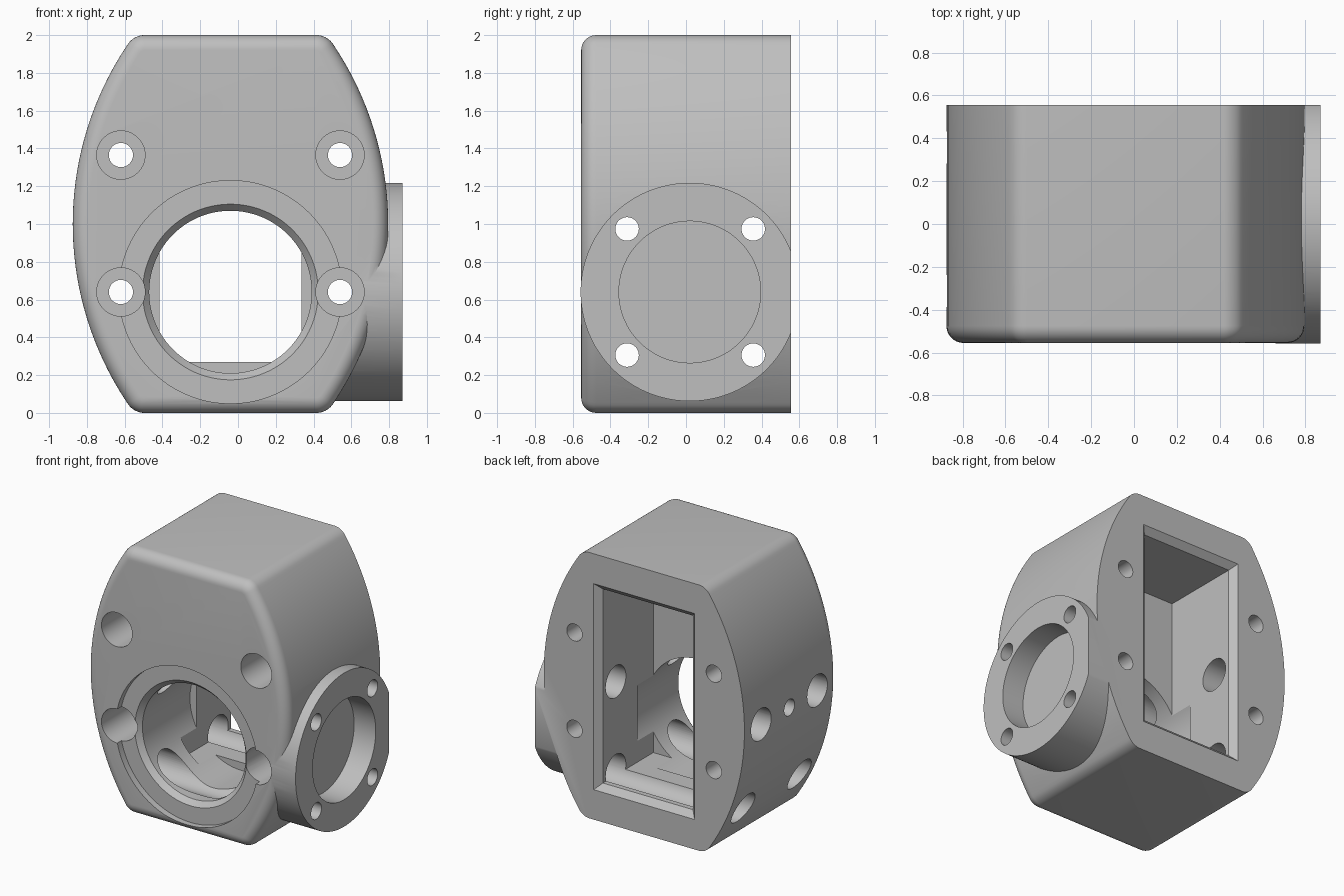
import bpy, bmesh, math

cube = bpy.data.objects.get("Cube")
if cube:
    bpy.data.objects.remove(cube)

CX, BORE_Z = -0.04, 0.64        # housing centre line and bore height
BACK, FRONT = 0.555, -0.555

metal = bpy.data.materials.new("grey_metal")
metal.use_nodes = True
grey = (0.52, 0.52, 0.52, 1)
metal.diffuse_color = grey
metal.node_tree.nodes["Principled BSDF"].inputs["Base Color"].default_value = grey


def loft(name, loops):
    """Closed solid through a list of matching point loops."""
    bm = bmesh.new()
    rings = [[bm.verts.new(p) for p in loop] for loop in loops]
    for a, b in zip(rings, rings[1:]):
        for i in range(len(a)):
            j = (i + 1) % len(a)
            bm.faces.new((a[i], a[j], b[j], b[i]))
    bm.faces.new(rings[0])
    bm.faces.new(rings[-1])
    bmesh.ops.recalc_face_normals(bm, faces=bm.faces)
    mesh = bpy.data.meshes.new(name)
    bm.to_mesh(mesh)
    bm.free()
    mesh.materials.append(metal)
    obj = bpy.data.objects.new(name, mesh)
    bpy.context.collection.objects.link(obj)
    return obj


def turned(name, axis, u, z, steps, n=72):
    """Stepped round solid along x or y; steps are (position, radius)."""
    loops = []
    for pos, r in steps:
        ring = [(u + r * math.cos(t), z + r * math.sin(t))
                for t in (2 * math.pi * (i + 0.5) / n for i in range(n))]
        loops.append([(pos, a, b) if axis == "x" else (a, pos, b) for a, b in ring])
    return loft(name, loops)


def rect(y, half_w, half_h):
    return [(CX + sx * half_w, y, 1 + sz * half_h)
            for sx, sz in ((-1, -1), (1, -1), (1, 1), (-1, 1))]


def combine(target, tool, operation="DIFFERENCE"):
    mod = target.modifiers.new(operation.lower(), "BOOLEAN")
    mod.operation, mod.solver, mod.object = operation, "EXACT", tool
    bpy.context.view_layer.objects.active = target
    bpy.ops.object.modifier_apply(modifier=mod.name)
    bpy.data.objects.remove(tool)


# Housing: flat top and bottom, bowed sides
R, HALF, N = 1.70, 0.835, 36
side = []
for i in range(N + 1):
    z = 2 * i / N
    side.append((HALF - R + math.sqrt(R * R - (z - 1) ** 2), z))
outline = [(CX + w, z) for w, z in side] + [(CX - w, z) for w, z in reversed(side)]
housing = loft("housing", [[(x, y, z) for x, z in outline] for y in (FRONT, BACK + 0.1)])

# Rounded corners, then the rounded front rim
bm = bmesh.new()
bm.from_mesh(housing.data)
corners = [e for e in bm.edges
           if abs(e.verts[0].co.y - e.verts[1].co.y) > 0.5
           and abs(e.verts[0].co.z - 1) > 0.999]
bmesh.ops.bevel(bm, geom=corners, offset=0.05, segments=6, profile=0.5,
                affect="EDGES", clamp_overlap=False)
rim = [e for e in bm.edges if all(v.co.y < FRONT + 0.001 for v in e.verts)]
bmesh.ops.bevel(bm, geom=rim, offset=0.08, segments=8, profile=0.5,
                affect="EDGES", clamp_overlap=False)
bmesh.ops.recalc_face_normals(bm, faces=bm.faces)
bm.to_mesh(housing.data)
bm.free()

# Side flange, trimmed flush with the back
flange = turned("flange", "x", 0.02, BORE_Z, [(0.505, 0.578), (0.87, 0.578)], 128)
combine(housing, flange, "UNION")
combine(housing, loft("back_trim", [rect(BACK, 2, 2), rect(BACK + 1, 2, 2)]))

# Rectangular cavity with a chamfered mouth
combine(housing, loft("cavity", [rect(-0.09, 0.375, 0.73), rect(BACK - 0.045, 0.375, 0.73),
                                 rect(BACK, 0.42, 0.775), rect(BACK + 0.1, 0.42, 0.775)]))

# Front bore with shallow seat and chamfer
combine(housing, turned("bore", "y", CX, BORE_Z,
                        [(FRONT - 0.1, 0.59), (FRONT + 0.05, 0.59), (FRONT + 0.05, 0.465),
                         (FRONT + 0.09, 0.43), (0.1, 0.43)], 128))

# Round recess in the flange
combine(housing, turned("flange_recess", "x", 0.02, BORE_Z, [(0.69, 0.375), (1, 0.375)], 96))

# Counterbored screw holes, front to back
for sx in (-1, 1):
    for z in (BORE_Z, 1.365):
        combine(housing, turned("front_screw_hole", "y", CX + sx * 0.58, z,
                                [(-1, 0.128), (-0.15, 0.128), (-0.15, 0.064), (1, 0.064)], 48))

# Counterbored screw holes, side to side through the flange
for sy in (-1, 1):
    for sz in (-1, 1):
        combine(housing, turned("side_screw_hole", "x", 0.022 + sy * 0.334, BORE_Z + sz * 0.334,
                                [(-1.1, 0.12), (0.58, 0.12), (0.58, 0.062), (1.1, 0.062)], 48))

# Small blind hole on the right side
combine(housing, turned("blind_hole", "x", 0.02, BORE_Z + 0.334,
                        [(-1.1, 0.062), (-0.55, 0.062)], 40))

# Smooth shading with crisp machined edges
bpy.ops.object.select_all(action="DESELECT")
housing.select_set(True)
bpy.context.view_layer.objects.active = housing
bpy.ops.object.shade_smooth_by_angle(angle=math.radians(25))
